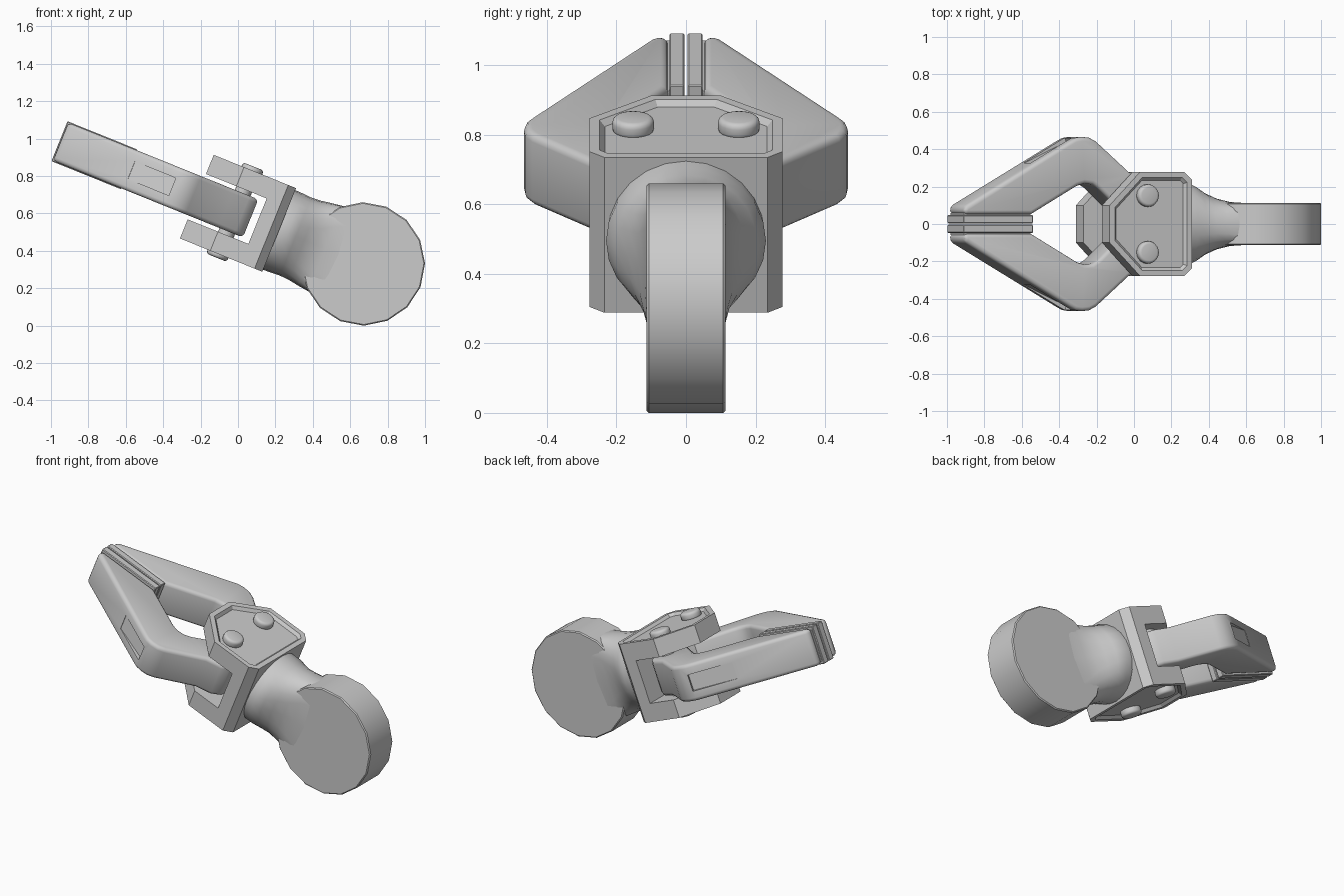
import bpy, bmesh, math
from mathutils import Matrix, Vector

if "Cube" in bpy.data.objects:
    bpy.data.objects.remove(bpy.data.objects["Cube"])

# Everything is built in a frame centred on the disc, then tilted about Y
TILT = Matrix.Translation((0.67, 0, 0.33)) @ Matrix.Rotation(math.radians(22), 4, 'Y')


def finish(bm, name, cutters=(), bevel=0, segments=2, angle=35):
    bmesh.ops.recalc_face_normals(bm, faces=bm.faces)
    mesh = bpy.data.meshes.new(name)
    bm.to_mesh(mesh)
    bm.free()
    ob = bpy.data.objects.new(name, mesh)
    bpy.context.collection.objects.link(ob)
    ob.matrix_world = TILT
    bpy.ops.object.select_all(action='DESELECT')
    ob.select_set(True)
    bpy.context.view_layer.objects.active = ob
    if bevel:
        m = ob.modifiers.new("bevel", 'BEVEL')
        m.width, m.segments = bevel, segments
        m.limit_method, m.angle_limit = 'ANGLE', math.radians(40)
        bpy.ops.object.modifier_apply(modifier=m.name)
    for c in cutters:
        m = ob.modifiers.new("cut", 'BOOLEAN')
        m.object, m.operation, m.solver = c, 'DIFFERENCE', 'EXACT'
        bpy.ops.object.modifier_apply(modifier=m.name)
        bpy.data.objects.remove(c)
    bpy.ops.object.shade_smooth_by_angle(angle=math.radians(angle))
    return ob


def prism(points, z0, z1):
    bm = bmesh.new()
    low = [bm.verts.new((x, y, z0)) for x, y in points]
    top = [bm.verts.new((x, y, z1)) for x, y in points]
    n = len(points)
    bm.faces.new(low[::-1])
    bm.faces.new(top)
    for i in range(n):
        j = (i + 1) % n
        bm.faces.new((low[i], low[j], top[j], top[i]))
    bmesh.ops.recalc_face_normals(bm, faces=bm.faces)
    return bm


def box(name, centre, size, spin=0, **kw):
    bm = bmesh.new()
    bmesh.ops.create_cube(bm, size=1, matrix=Matrix.Translation(centre)
                          @ Matrix.Rotation(spin, 4, 'Z') @ Matrix.Diagonal((*size, 1)))
    return finish(bm, name, **kw)


def cylinder(name, centre, radius, depth, sides, axis='Z', **kw):
    bm = bmesh.new()
    rot = Matrix.Rotation(math.pi / 2, 4, 'X') if axis == 'Y' else Matrix()
    bmesh.ops.create_cone(bm, cap_ends=True, segments=sides, radius1=radius,
                          radius2=radius, depth=depth, matrix=Matrix.Translation(centre) @ rot)
    return finish(bm, name, **kw)


# Disc base
cylinder("base_disc", (0, 0, 0), 0.33, 0.226, 16, 'Y', bevel=0.006, segments=1)

# Neck: round at the clevis, flattening into the disc
bm = bmesh.new()
rings = []
for x, hy, hz, n in [(-0.50, .225, .23, 2), (-0.44, .23, .228, 2), (-0.39, .205, .225, 2.1),
                     (-0.34, .168, .228, 2.3), (-0.28, .138, .238, 2.8),
                     (-0.22, .12, .246, 4), (-0.13, .112, .26, 6)]:
    ring = []
    for i in range(24):
        t = math.tau * i / 24
        c, s = math.cos(t), math.sin(t)
        ring.append(bm.verts.new((x, math.copysign(abs(c) ** (2 / n), c) * hy,
                                  math.copysign(abs(s) ** (2 / n), s) * hz)))
    rings.append(ring)
for a, b in zip(rings, rings[1:]):
    for i in range(24):
        j = (i + 1) % 24
        bm.faces.new((a[i], a[j], b[j], b[i]))
bm.faces.new(rings[0])
bm.faces.new(rings[-1])
finish(bm, "neck", angle=50)

# Clevis: octagonal block with recessed faces and a slot for the jaws
half = [(-0.485, 0.235), (-0.53, 0.278), (-0.785, 0.278), (-0.96, 0.10)]
bm = prism(half + [(x, -y) for x, y in half[::-1]], -0.241, 0.241)
caps = [f for f in bm.faces if abs(f.normal.z) > 0.9]
for cap in caps:
    bmesh.ops.inset_region(bm, faces=[cap], thickness=0.032, depth=0)
    bmesh.ops.inset_region(bm, faces=[cap], thickness=0.016, depth=-0.018)
slot = box("slot_cutter", (-0.86, 0, 0), (0.5, 0.8, 0.262))
slot.hide_render = True
finish(bm, "clevis", cutters=[slot], angle=25)

# Jaws, grip pads and pivots, mirrored left and right
jaw_outline = [(-1.745, 0.052), (-1.745, 0.095), (-1.14, 0.44), (-1.105, 0.459),
               (-1.065, 0.466), (-1.02, 0.462), (-0.98, 0.442), (-0.79, 0.278),
               (-0.70, 0.25), (-0.65, 0.20), (-0.65, 0.07), (-0.70, 0.02),
               (-0.80, 0.03), (-0.97, 0.19), (-1.005, 0.212), (-1.05, 0.216),
               (-1.09, 0.204), (-1.355, 0.052)]
for s, side in ((1, "left"), (-1, "right")):
    pocket = box("pocket_cutter", (-1.225, s * 0.405, 0), (0.27, 0.05, 0.1),
                 spin=s * math.radians(25))
    pocket.hide_render = True
    finish(prism([(x, s * y) for x, y in jaw_outline], -0.11, 0.11), side + "_jaw",
           cutters=[pocket], bevel=0.024, segments=3)
    box(side + "_grip_pad", (-1.551, s * 0.026, 0), (0.402, 0.044, 0.23),
        bevel=0.004, segments=1)
    box(side + "_pad_backing", (-1.55, s * 0.05, 0), (0.385, 0.02, 0.19))
    cylinder(side + "_pivot_pin", (-0.74, s * 0.152, 0), 0.045, 0.30, 20)
    for v, level in ((1, "upper"), (-1, "lower")):
        cylinder(f"{side}_{level}_rivet", (-0.74, s * 0.152, v * 0.238), 0.06, 0.05, 20,
                 bevel=0.016, segments=3)
